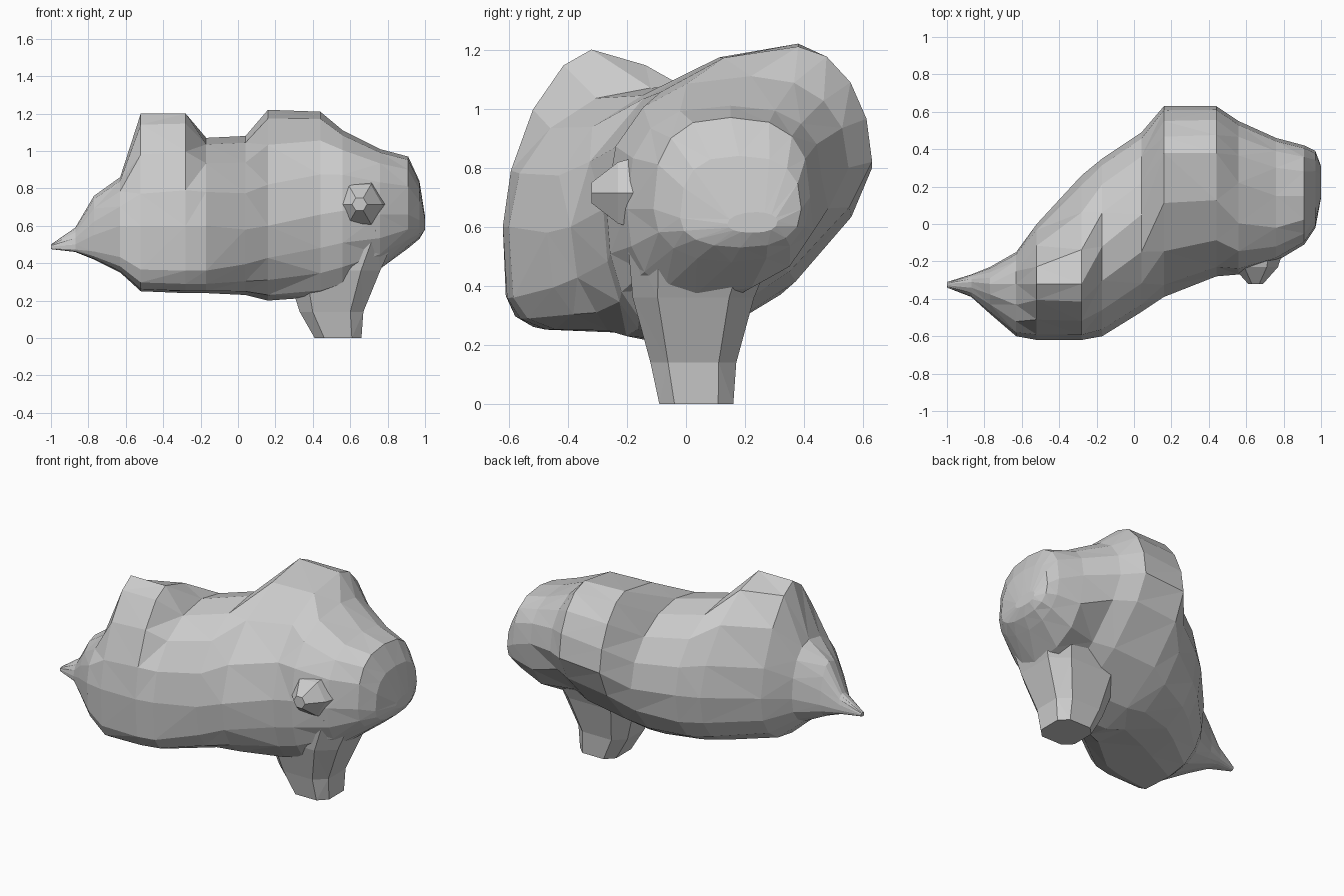
import bpy, bmesh, math

if "Cube" in bpy.data.objects:
    bpy.data.objects.remove(bpy.data.objects["Cube"])


def power(v, e):
    return math.copysign(abs(v) ** e, v)


def loft(name, rings):
    """Skin a list of equal-length point rings into a closed, triangulated mesh."""
    bm = bmesh.new()
    loops = [[bm.verts.new(p) for p in ring] for ring in rings]
    n = len(loops[0])
    for a, b in zip(loops, loops[1:]):
        for i in range(n):
            j = (i + 1) % n
            bm.faces.new((a[i], a[j], b[j], b[i]))
    bm.faces.new(loops[0])
    bm.faces.new(loops[-1])
    bmesh.ops.triangulate(bm, faces=bm.faces[:])
    bmesh.ops.recalc_face_normals(bm, faces=bm.faces[:])
    mesh = bpy.data.meshes.new(name)
    bm.to_mesh(mesh)
    bm.free()
    obj = bpy.data.objects.new(name, mesh)
    bpy.context.collection.objects.link(obj)
    return obj


def body_ring(x, yf, yk, zb, zt, yt, zf, zk, e, n=16):
    """Lopsided rounded section: front/back y, bottom/top z, crest y, front/back bulge z."""
    right = min(1, max(0, (x + 0.1) / 0.3))      # 0 on the left lobe, 1 on the right lobe
    ym = (yf + yk) / 2 * (1 - right) - 0.08 * right
    if x > 0.6:                                  # underside drifts back to centre at the tip
        ym += ((yf + yk) / 2 - ym) * min(1, (x - 0.6) / 0.3)
    ring = []
    for i in range(n):
        t = 2 * math.pi * i / n
        c, s = math.cos(t), math.sin(t)
        if abs(c) < 1e-6:
            c = 0
        if s >= 0:
            k, yc = e, yt
        else:                                    # boxy underside left, undercut at back right
            k, yc = (0.42 + 0.5 * right if c > 0 else 0.85 + 0.6 * right), ym
            if x > 0.7:
                k = 0.85
        y = yc + abs(power(c, k)) * ((yf if c > 0 else yk) - yc)
        mid = zf + (zk - zf) * (1 - c) / 2
        z = mid + abs(power(s, k)) * ((zt if s > 0 else zb) - mid)
        ring.append((x, y, z))
    return ring


def box_ring(x0, x1, y0, y1, z, n=8):
    """Rounded rectangle at height z."""
    ring = []
    for i in range(n):
        t = 2 * math.pi * (i + 0.5) / n
        ring.append(((x0 + x1) / 2 + power(math.cos(t), 0.6) * (x1 - x0) / 2 * 1.05,
                     (y0 + y1) / 2 + power(math.sin(t), 0.6) * (y1 - y0) / 2 * 1.05, z))
    return ring


# Boulder body: x, front y, back y, bottom z, top z, crest y, front z, back z, roundness
sections = [
    (-1.00, -0.34, -0.31, 0.475, 0.50, -0.32, 0.49, 0.49, 1.0),
    (-0.87, -0.39, -0.27, 0.46, 0.59, -0.31, 0.50, 0.50, 1.0),
    (-0.77, -0.48, -0.23, 0.42, 0.76, -0.32, 0.55, 0.52, 1.1),
    (-0.63, -0.60, -0.15, 0.35, 0.86, -0.32, 0.60, 0.55, 0.95),
    (-0.52, -0.62, 0.00, 0.25, 1.20, -0.32, 0.60, 0.58, 1.3),
    (-0.28, -0.62, 0.26, 0.24, 1.20, -0.32, 0.60, 0.62, 1.2),
    (-0.17, -0.60, 0.35, 0.24, 1.07, -0.12, 0.60, 0.64, 1.0),
    (0.04, -0.47, 0.49, 0.23, 1.08, 0.05, 0.58, 0.68, 1.0),
    (0.16, -0.39, 0.63, 0.20, 1.22, 0.38, 0.60, 0.80, 1.1),
    (0.44, -0.28, 0.63, 0.22, 1.21, 0.38, 0.66, 0.82, 1.0),
    (0.56, -0.27, 0.55, 0.26, 1.11, 0.22, 0.68, 0.80, 0.85),
    (0.76, -0.20, 0.46, 0.37, 1.01, 0.15, 0.66, 0.76, 0.75),
    (0.91, -0.11, 0.42, 0.48, 0.97, 0.15, 0.66, 0.70, 0.75),
    (0.97, -0.02, 0.39, 0.53, 0.84, 0.18, 0.63, 0.66, 0.75),
    (1.00, 0.14, 0.31, 0.58, 0.65, 0.24, 0.61, 0.62, 1.0),
]
boulder = loft("boulder_body", [body_ring(*s) for s in sections])

# Flared foot the boulder stands on
foot = loft("foot", [
    box_ring(0.41, 0.66, -0.09, 0.16, 0.00),
    box_ring(0.33, 0.67, -0.12, 0.17, 0.14),
    box_ring(0.26, 0.76, -0.18, 0.23, 0.36),
    box_ring(0.26, 0.86, -0.20, 0.32, 0.58),
])

# Small blunt knob on the front
knob = loft("knob", [
    [(0.65 + r * math.cos(i * math.pi / 3), y, 0.715 + r * math.sin(i * math.pi / 3))
     for i in range(6)]
    for y, r in ((-0.10, 0.16), (-0.23, 0.12), (-0.32, 0.04))
])

# Fuse everything into one flat-shaded stone
bpy.context.view_layer.objects.active = boulder
for part in (foot, knob):
    mod = boulder.modifiers.new("fuse", 'BOOLEAN')
    mod.operation = 'UNION'
    mod.solver = 'EXACT'
    mod.object = part
    bpy.ops.object.modifier_apply(modifier=mod.name)
    bpy.data.objects.remove(part)
